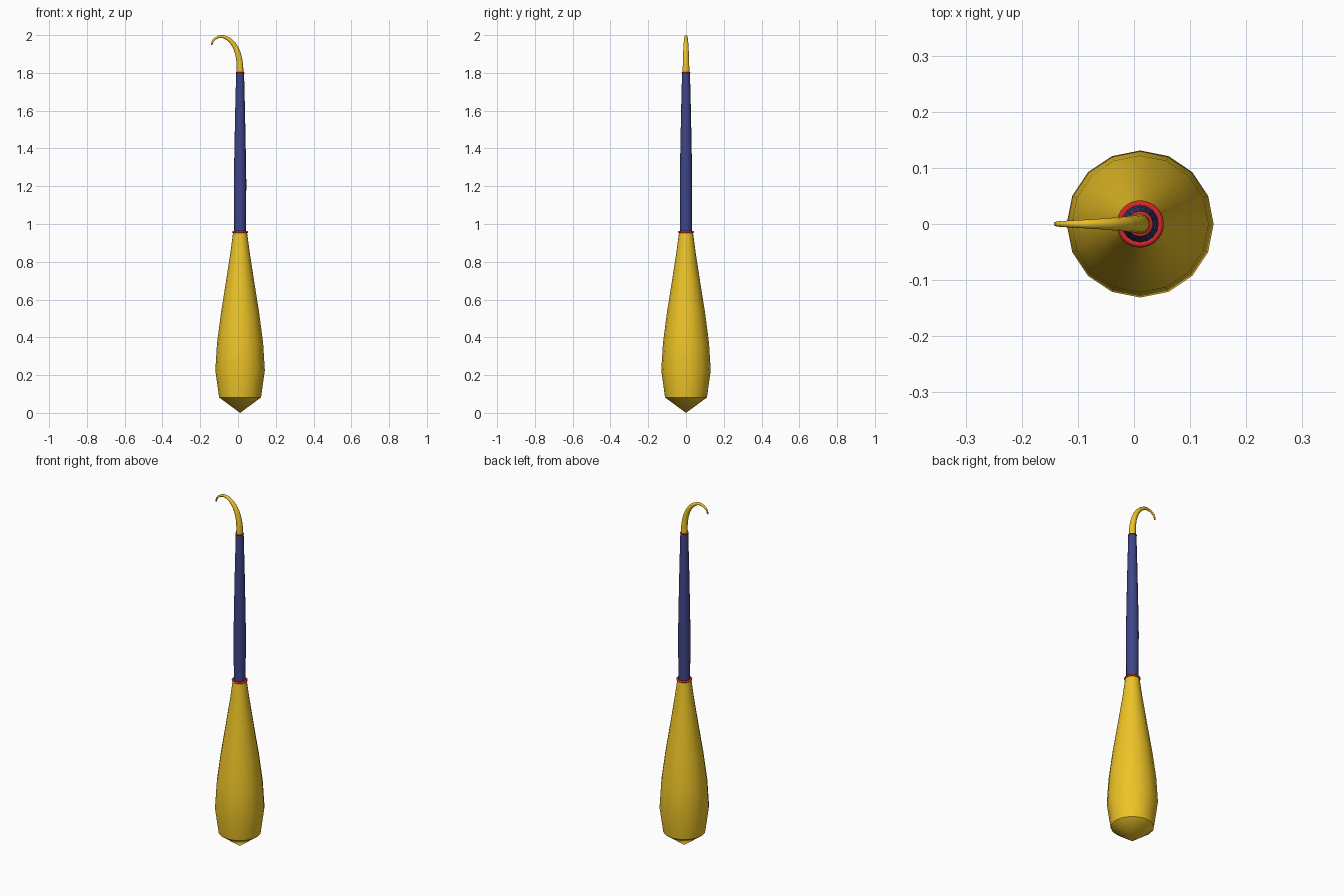
import bpy, bmesh
from math import cos, sin, pi

if "Cube" in bpy.data.objects:
    bpy.data.objects.remove(bpy.data.objects["Cube"])

CX = 0.011  # the handle axis sits slightly right of centre


def material(name, rgb):
    m = bpy.data.materials.new(name)
    m.diffuse_color = (*rgb, 1)
    m.use_nodes = True
    m.node_tree.nodes["Principled BSDF"].inputs["Base Color"].default_value = m.diffuse_color
    return m


GOLD = material("gold", (0.85, 0.55, 0.02))
BLUE = material("blue", (0.05, 0.06, 0.25))
RED = material("red", (0.65, 0.02, 0.02))


def finish(ob, mat, angle):
    ob.data.materials.append(mat)
    bpy.ops.object.select_all(action='DESELECT')
    ob.select_set(True)
    bpy.context.view_layer.objects.active = ob
    bpy.ops.object.shade_smooth_by_angle(angle=angle)


def lathe(name, profile, mat, sides=16):
    """Revolve (radius, z) points about the handle axis; ends are capped."""
    bm = bmesh.new()
    rings = []
    for r, z in profile:
        n = 1 if r == 0 else sides
        rings.append([bm.verts.new((CX + r * cos(2 * pi * i / sides),
                                    r * sin(2 * pi * i / sides), z)) for i in range(n)])
    for a, b in zip(rings, rings[1:]):
        for i in range(sides):
            j = (i + 1) % sides
            if len(a) == 1:
                bm.faces.new((a[0], b[j], b[i]))
            else:
                bm.faces.new((a[i], a[j], b[j], b[i]))
    for end in (rings[0], rings[-1]):
        if len(end) > 1:
            bm.faces.new(end)
    bmesh.ops.recalc_face_normals(bm, faces=bm.faces)
    me = bpy.data.meshes.new(name)
    bm.to_mesh(me)
    bm.free()
    ob = bpy.data.objects.new(name, me)
    bpy.context.collection.objects.link(ob)
    finish(ob, mat, 0.6)


def collar(name, z, major, minor):
    bpy.ops.mesh.primitive_torus_add(major_segments=32, minor_segments=10, location=(CX, 0, z),
                                     major_radius=major, minor_radius=minor)
    ob = bpy.context.object
    ob.name = name
    finish(ob, RED, 1.2)


# Bulbous handle with pointed end
lathe("handle", [(0, 0), (0.111, 0.082), (0.131, 0.225), (0.122, 0.37), (0.101, 0.53),
                 (0.074, 0.70), (0.051, 0.85), (0.037, 0.955)], GOLD)

# Slim blue shaft
lathe("shaft", [(0.031, 0.95), (0.033, 1.22), (0.030, 1.40), (0.026, 1.60), (0.021, 1.80)], BLUE)

# Red collars at both ends of the shaft
collar("lower_collar", 0.957, 0.036, 0.006)
collar("upper_collar", 1.80, 0.019, 0.004)

# Tapering hook: (x, z, radius) along its centre line
path = [(CX, 1.795, 0.0185), (0.008, 1.86, 0.0165), (-0.006, 1.918, 0.0145),
        (-0.030, 1.960, 0.012), (-0.059, 1.984, 0.0095), (-0.090, 1.9925, 0.0075),
        (-0.117, 1.983, 0.006), (-0.133, 1.968, 0.005), (-0.139, 1.948, 0.004)]
cu = bpy.data.curves.new("hook_path", 'CURVE')
cu.dimensions = '3D'
cu.bevel_depth = 1.0
cu.bevel_resolution = 4
cu.use_fill_caps = True
cu.resolution_u = 4
sp = cu.splines.new('BEZIER')
sp.bezier_points.add(len(path) - 1)
for p, (x, z, r) in zip(sp.bezier_points, path):
    p.co = (x, 0, z)
    p.radius = r
    p.handle_left_type = p.handle_right_type = 'AUTO'
hook = bpy.data.objects.new("hook", cu)
bpy.context.collection.objects.link(hook)
bpy.ops.object.select_all(action='DESELECT')
hook.select_set(True)
bpy.context.view_layer.objects.active = hook
bpy.ops.object.convert(target='MESH')
hook = bpy.context.object
hook.name = "hook"
finish(hook, GOLD, 1.0)
